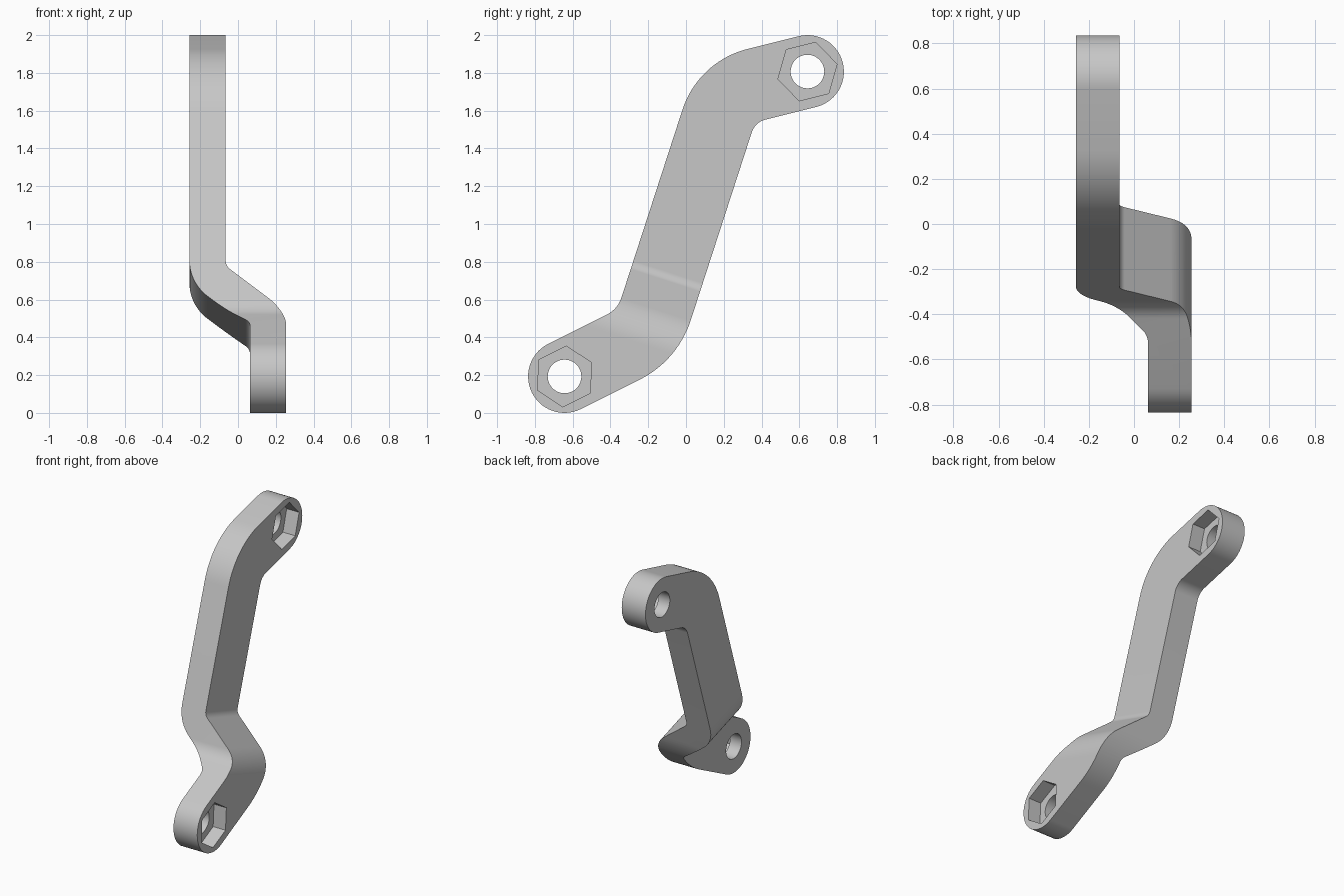
import bpy, bmesh, math
from mathutils import Vector

if "Cube" in bpy.data.objects:
    bpy.data.objects.remove(bpy.data.objects["Cube"])

WIDTH, THICK = 0.386, 0.192
LEAN = math.radians(18)              # lean of the middle arm from vertical
LOW, HIGH = Vector((-0.643, 0.193)), Vector((0.643, 1.807))


def fillet(points, radii, steps=14):
    """Round the inner corners of a polyline, returning (point, direction) pairs."""
    pts = [Vector(p) for p in points]
    out = [(pts[0], (pts[1] - pts[0]).normalized())]
    for a, b, c, r in zip(pts, pts[1:], pts[2:], radii):
        d0, d1 = (b - a).normalized(), (c - b).normalized()
        turn = math.atan2(d0.x * d1.y - d0.y * d1.x, d0.dot(d1))
        side = math.copysign(1, turn)
        start = b - d0 * r * math.tan(abs(turn) / 2)
        centre = start + Vector((-d0.y, d0.x)) * r * side
        for i in range(steps + 1):
            t = turn * i / steps
            d = Vector((d0.x * math.cos(t) - d0.y * math.sin(t),
                        d0.x * math.sin(t) + d0.y * math.cos(t)))
            out.append((centre - Vector((-d.y, d.x)) * r * side, d))
    out.append((pts[-1], (pts[-1] - pts[-2]).normalized()))
    return out


def band(path, width, caps=0):
    """Closed outline of constant width around a path, with optional round ends."""
    h = width / 2
    left = [p + Vector((-d.y, d.x)) * h for p, d in path]
    right = [p - Vector((-d.y, d.x)) * h for p, d in path]

    def cap(p, d):
        n = Vector((-d.y, d.x))
        return [p + (n * math.cos(a) + d * math.sin(a)) * h
                for a in (math.pi * i / caps for i in range(1, caps))] if caps else []
    (p0, d0), (p1, d1) = path[0], path[-1]
    return left + cap(p1, d1) + right[::-1] + cap(p0, -d0)


def prism(name, outline, near, far, place):
    """Solid between two copies of an outline; place maps (u, v, depth) to space."""
    bm = bmesh.new()
    a, b = [[bm.verts.new(place(p[0], p[1], w)) for p in outline] for w in (near, far)]
    bm.faces.new(a)
    bm.faces.new(b[::-1])
    n = len(outline)
    for i in range(n):
        j = (i + 1) % n
        bm.faces.new((a[i], b[i], b[j], a[j]))
    bmesh.ops.recalc_face_normals(bm, faces=bm.faces)
    mesh = bpy.data.meshes.new(name)
    bm.to_mesh(mesh)
    bm.free()
    ob = bpy.data.objects.new(name, mesh)
    bpy.context.collection.objects.link(ob)
    return ob


def combine(target, tool, operation):
    """Apply a boolean and discard the tool."""
    bpy.context.view_layer.objects.active = target
    mod = target.modifiers.new("cut", 'BOOLEAN')
    mod.operation, mod.solver, mod.object = operation, 'EXACT', tool
    bpy.ops.object.modifier_apply(modifier=mod.name)
    bpy.data.objects.remove(tool)


def ngon(centre, radius, count, angle=0.0):
    return [centre + radius * Vector((math.cos(angle + math.tau * i / count),
                                      math.sin(angle + math.tau * i / count)))
            for i in range(count)]


def sideways(u, v, w):               # outline in y-z, depth along x
    return (w, u, v)


def across(u, v, w):                 # outline in x and along the arm, depth across it
    s, c = math.sin(LEAN), math.cos(LEAN)
    return (u, v * s + w * c, v * c - w * s)


# Bent arm silhouette with round ends
path = fillet([LOW, (-0.203, 0.413), (0.215, 1.70), HIGH], (0.343, 0.293), 20)
arm = prism("bracket_arm", band(path, WIDTH, 28), -1, 1, sideways)

# Sideways jog of the flat bar
jog = fillet([(0.159, -1), (0.159, 0.352), (-0.161, 0.605), (-0.161, 3)], (0.156, 0.156), 18)
combine(arm, prism("jog_slab", band(jog, THICK), -2, 2, across), 'INTERSECT')

# Bolt hole and hexagonal nut pocket at each end
for centre, face_x, (d) in ((LOW, 0.255, path[0][1]), (HIGH, -0.065, path[-1][1])):
    angle = math.atan2(d.y, d.x)
    combine(arm, prism("nut_cutter", ngon(centre, 0.161, 6, angle),
                       face_x - 0.1, face_x + 0.1, sideways), 'DIFFERENCE')
    combine(arm, prism("bolt_cutter", ngon(centre, 0.089, 40),
                       face_x - 0.4, face_x + 0.2, sideways), 'DIFFERENCE')

# Plain grey finish
grey = bpy.data.materials.new("light_grey")
grey.use_nodes = True
colour = (0.57, 0.57, 0.57, 1)
grey.diffuse_color = colour
grey.node_tree.nodes["Principled BSDF"].inputs["Base Color"].default_value = colour
arm.data.materials.clear()
arm.data.materials.append(grey)

bpy.ops.object.select_all(action='DESELECT')
arm.select_set(True)
bpy.context.view_layer.objects.active = arm
bpy.ops.object.shade_smooth_by_angle(angle=math.radians(30))
